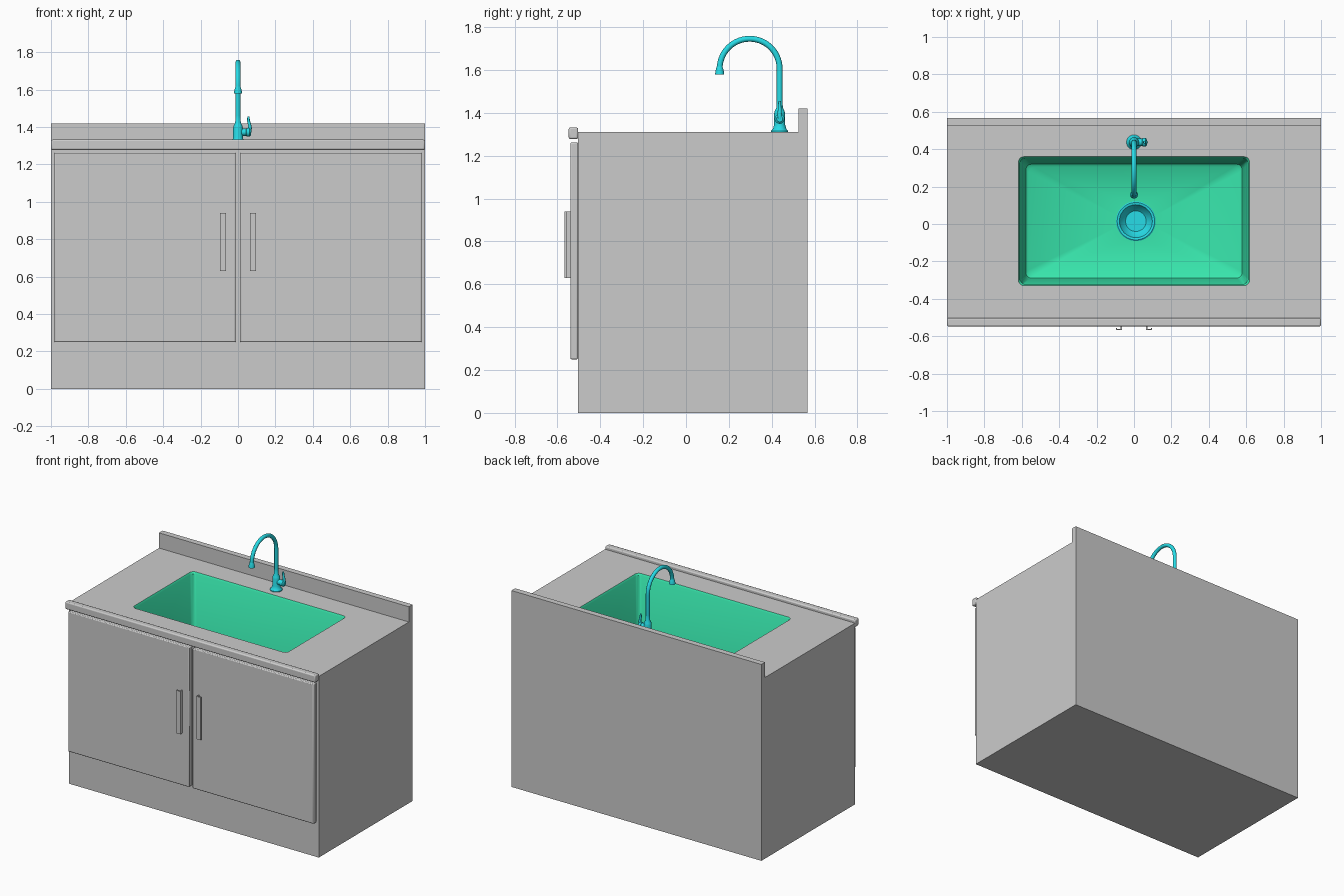
import bpy, bmesh, math
from mathutils import Vector, Matrix

if "Cube" in bpy.data.objects:
    bpy.data.objects.remove(bpy.data.objects["Cube"])


def material(name, rgb):
    m = bpy.data.materials.new(name)
    m.diffuse_color = (*rgb, 1)
    m.use_nodes = True
    m.node_tree.nodes["Principled BSDF"].inputs["Base Color"].default_value = m.diffuse_color
    return m


GREEN = material("basin_green", (0.04, 0.80, 0.42))
CYAN = material("fitting_cyan", (0.02, 0.72, 0.80))


def finish(bm, name, mat=None, bevel=0, angle=35):
    me = bpy.data.meshes.new(name)
    bm.to_mesh(me)
    bm.free()
    ob = bpy.data.objects.new(name, me)
    bpy.context.collection.objects.link(ob)
    if mat:
        me.materials.append(mat)
    if bevel:
        b = ob.modifiers.new("bevel", "BEVEL")
        b.width, b.segments = bevel, 2
    smooth(ob, angle)
    return ob


def smooth(ob, angle=35):
    bpy.ops.object.select_all(action="DESELECT")
    ob.select_set(True)
    bpy.context.view_layer.objects.active = ob
    bpy.ops.object.shade_smooth_by_angle(angle=math.radians(angle))


def loop(bm, pts):
    vs = [bm.verts.new(p) for p in pts]
    return vs, [bm.edges.new((vs[i - 1], vs[i])) for i in range(len(vs))]


def skin(bm, a, b):
    for i in range(len(a)):
        bm.faces.new((a[i - 1], a[i], b[i], b[i - 1]))


def ring(r, z, n=32, c=(0, 0)):
    return [(c[0] + r * math.cos(t * math.tau / n), c[1] + r * math.sin(t * math.tau / n), z)
            for t in range(n)]


def round_rect(x0, x1, y0, y1, r, z, n=5):
    pts = []
    for k, (cx, cy) in enumerate([(x1 - r, y1 - r), (x0 + r, y1 - r), (x0 + r, y0 + r), (x1 - r, y0 + r)]):
        for i in range(n + 1):
            a = math.pi / 2 * (k + i / n)
            pts.append((cx + r * math.cos(a), cy + r * math.sin(a), z))
    return pts


def extrude(bm, pts, offset):
    a, _ = loop(bm, pts)
    b, _ = loop(bm, [Vector(p) + Vector(offset) for p in pts])
    skin(bm, a, b)
    bm.faces.new(a)
    bm.faces.new(b[::-1])
    bmesh.ops.recalc_face_normals(bm, faces=bm.faces)


def box(name, x, y, z, bevel=0.0):
    bm = bmesh.new()
    extrude(bm, [(x[0], y[0], z[0]), (x[1], y[0], z[0]), (x[1], y[1], z[0]), (x[0], y[1], z[0])],
            (0, 0, z[1] - z[0]))
    return finish(bm, name, bevel=bevel)


def lathe(name, profile, origin, rot=None, n=32):
    bm = bmesh.new()
    rings = [loop(bm, ring(r, z, n))[0] for r, z in profile]
    for a, b in zip(rings, rings[1:]):
        skin(bm, a, b)
    bm.faces.new(rings[0])
    bm.faces.new(rings[-1])
    bmesh.ops.recalc_face_normals(bm, faces=bm.faces)
    bm.transform(Matrix.Translation(origin) @ (rot or Matrix.Identity(4)))
    return finish(bm, name, CYAN)


def tube(name, pts, radius, radii=None):
    cu = bpy.data.curves.new(name, "CURVE")
    cu.dimensions = "3D"
    cu.bevel_depth, cu.bevel_resolution, cu.use_fill_caps = radius, 4, True
    sp = cu.splines.new("POLY")
    sp.points.add(len(pts) - 1)
    for i, p in enumerate(pts):
        sp.points[i].co = (*p, 1)
        sp.points[i].radius = radii[i] if radii else 1
    cu.materials.append(CYAN)
    ob = bpy.data.objects.new(name, cu)
    bpy.context.collection.objects.link(ob)
    bpy.ops.object.select_all(action="DESELECT")
    ob.select_set(True)
    bpy.context.view_layer.objects.active = ob
    bpy.ops.object.convert(target="MESH")
    smooth(bpy.context.object, 50)


TOP, FLOOR, DRAIN = 1.31, 0.81, (0.01, 0.015)
RIM = (-0.618, 0.618, -0.33, 0.36)

# Cabinet with backsplash, worktop cut open for the basin
bm = bmesh.new()
side = [(-0.505, 0), (0.567, 0), (0.567, 1.42), (0.525, 1.42), (0.525, TOP), (-0.505, TOP)]
extrude(bm, [(-1, y, z) for y, z in side], (2, 0, 0))
top = next(f for f in bm.faces if f.normal.z > 0.9 and abs(f.calc_center_median().z - TOP) < 0.01)
outer = list(top.edges)
bmesh.ops.delete(bm, geom=[top], context="FACES_ONLY")
_, inner = loop(bm, round_rect(*RIM, 0.03, TOP))
bmesh.ops.triangle_fill(bm, use_beauty=True, edges=outer + inner, normal=(0, 0, 1))
bmesh.ops.recalc_face_normals(bm, faces=bm.faces)
finish(bm, "cabinet")

# Raised front lip of the worktop
box("worktop_lip", (-1, 1), (-0.548, -0.503), (1.278, 1.332), 0.008)

# Basin shell: sloping walls, curved foot, floor open at the drain
bm = bmesh.new()
levels = [(0, TOP, 0.03), (0.008, TOP - 0.012, 0.03), (0.034, FLOOR + 0.035, 0.03),
          (0.040, FLOOR + 0.012, 0.03), (0.055, FLOOR, 0.03)]
loops = [loop(bm, round_rect(RIM[0] + d, RIM[1] - d, RIM[2] + d, RIM[3] - d, r, z)) for d, z, r in levels]
for (a, _), (b, _) in zip(loops, loops[1:]):
    skin(bm, a, b)
_, hole = loop(bm, ring(0.095, FLOOR, 48, DRAIN))
bmesh.ops.triangle_fill(bm, use_beauty=True, edges=loops[-1][1] + hole, normal=(0, 0, 1))
bmesh.ops.recalc_face_normals(bm, faces=bm.faces)
bm.normal_update()
if max(bm.faces, key=lambda f: abs(f.normal.z)).normal.z < 0:
    bmesh.ops.reverse_faces(bm, faces=bm.faces)
finish(bm, "basin", GREEN)

# Drain cup in the basin floor
lathe("drain", [(0.06, -0.05), (0.09, -0.012), (0.106, 0), (0.106, 0.006), (0.1, 0.01),
                (0.088, 0.008), (0.082, -0.008), (0.055, -0.035)], (*DRAIN, FLOOR), n=48)

# Doors and angled pull handles, mirrored left and right
for s, label in ((-1, "left"), (1, "right")):
    box(label + "_door", sorted((s * 0.013, s * 0.982)), (-0.54, -0.504), (0.25, 1.262), 0.006)
    bm = bmesh.new()
    hook = [(0.064, -0.538), (0.064, -0.567), (0.097, -0.567), (0.097, -0.556), (0.09, -0.556),
            (0.09, -0.561), (0.071, -0.561), (0.071, -0.538)]
    extrude(bm, [(s * x, y, 0.63) for x, y in hook], (0, 0, 0.31))
    finish(bm, label + "_handle")

# Tap body, swan neck and nozzle
Y = 0.437
lathe("tap_body", [(0.040, 0), (0.040, 0.006), (0.031, 0.016), (0.026, 0.035), (0.026, 0.085),
                   (0.023, 0.098), (0.015, 0.115), (0.013, 0.15)], (0, Y, TOP))
C, R = (0.297, 1.606), 0.14
arc = [(0, C[0] + R * math.cos(math.pi * i / 28), C[1] + R * math.sin(math.pi * i / 28)) for i in range(29)]
tube("tap_neck", [(0, Y, 1.42)] + arc, 0.0135)
lathe("tap_nozzle", [(0.021, 0), (0.020, 0.012), (0.016, 0.028), (0.0135, 0.036)], (0, C[0] - R, 1.58))

# Tap lever on the right side
lathe("lever_hub", [(0.019, 0), (0.019, 0.032), (0.023, 0.034), (0.023, 0.05), (0.014, 0.058)],
      (0.012, Y, 1.372), Matrix.Rotation(math.pi / 2, 4, "Y"))
tube("lever", [(0.06, Y, 1.372), (0.064, Y, 1.395), (0.061, Y, 1.415), (0.056, Y, 1.435), (0.056, Y, 1.455)],
     0.01, [1.2, 1.0, 0.85, 0.75, 0.6])
